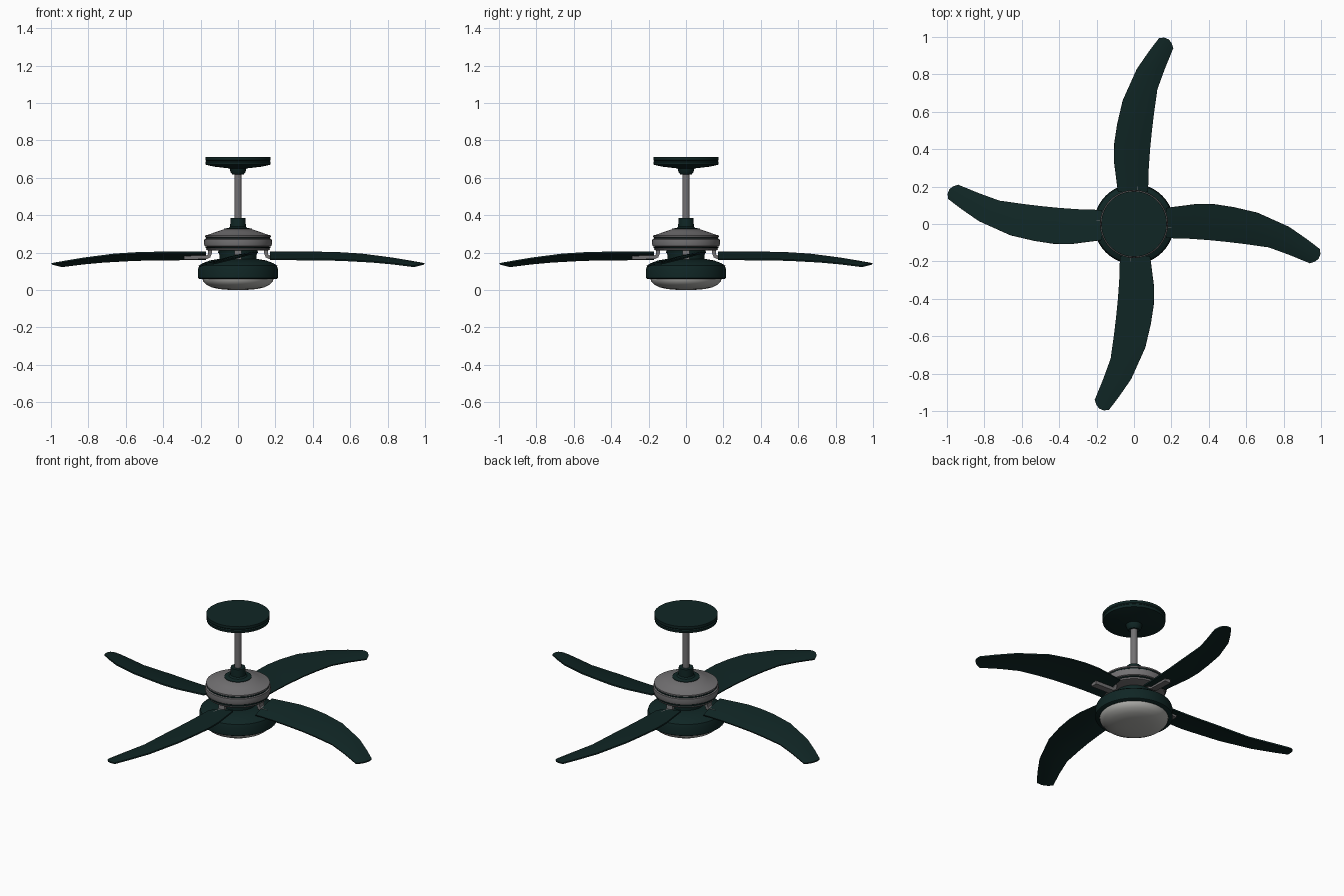
import bpy, bmesh
from math import pi, radians
from mathutils import Matrix, Vector

cube = bpy.data.objects.get("Cube")
if cube:
    bpy.data.objects.remove(cube, do_unlink=True)


def material(name, colour):
    mat = bpy.data.materials.new(name)
    mat.use_nodes = True
    mat.diffuse_color = (*colour, 1)
    mat.node_tree.nodes["Principled BSDF"].inputs["Base Color"].default_value = (*colour, 1)
    return mat


GREEN = material("dark green", (.005, .019, .018))
METAL = material("grey metal", (.17, .165, .17))
GLASS = material("frosted glass", (.42, .42, .4))


def finish(name, bm, mat, angle=35):
    """Turn a bmesh into a smooth-shaded object with sharp creases."""
    bmesh.ops.recalc_face_normals(bm, faces=bm.faces)
    mesh = bpy.data.meshes.new(name)
    bm.to_mesh(mesh)
    bm.free()
    mesh.materials.append(mat)
    obj = bpy.data.objects.new(name, mesh)
    bpy.context.collection.objects.link(obj)
    bpy.ops.object.select_all(action="DESELECT")
    obj.select_set(True)
    bpy.context.view_layer.objects.active = obj
    bpy.ops.object.shade_smooth_by_angle(angle=radians(angle))
    return obj


def lathe(name, profile, mat, steps=48):
    """Spin a (radius, height) profile around the vertical axis."""
    bm = bmesh.new()
    verts = [bm.verts.new((r, 0, z)) for r, z in profile]
    edges = [bm.edges.new(pair) for pair in zip(verts, verts[1:])]
    bmesh.ops.spin(bm, geom=verts + edges, cent=(0, 0, 0), axis=(0, 0, 1),
                   angle=2 * pi, steps=steps)
    bmesh.ops.remove_doubles(bm, verts=bm.verts, dist=.0003)
    return finish(name, bm, mat)


# Ceiling mount and hanging rod
lathe("ceiling_canopy", [(0, .71), (.175, .71), (.175, .695), (.17, .69), (.175, .685),
                         (.172, .67), (.13, .66), (.045, .65), (.04, .63),
                         (.03, .618), (0, .618)], GREEN)
lathe("hanging_rod", [(0, .64), (.02, .64), (.02, .36), (0, .36)], METAL, 24)
lathe("rod_coupling", [(0, .385), (.04, .385), (.042, .34), (.05, .332),
                       (.075, .328), (.075, .31), (0, .31)], GREEN)

# Motor drum with recessed dark bands
lathe("motor_housing", [(0, .325), (.075, .325), (.12, .31), (.155, .297), (.176, .292),
                        (.176, .284), (.168, .281), (.168, .275), (.18, .271),
                        (.182, .25), (.178, .235), (.165, .23), (.165, .224),
                        (.172, .222), (.168, .214), (.15, .21), (0, .21)], METAL)
for name, z in (("upper_band", .278), ("lower_band", .227)):
    lathe(name, [(.16, z - .003), (.174, z - .003), (.174, z + .003), (.16, z + .003)], GREEN)

# Neck, lamp bowl and glass
lathe("lower_neck", [(0, .212), (.105, .212), (.1, .19), (.1, .15), (0, .15)], GREEN)
lathe("lamp_bowl", [(0, .165), (.11, .165), (.15, .158), (.19, .143), (.208, .13),
                    (.214, .11), (.214, .064), (.208, .06), (0, .06)], GREEN)
lathe("glass_diffuser", [(.19, .062), (.187, .048), (.17, .029), (.14, .014),
                         (.1, .005), (.05, .001), (0, 0)], GLASS)

# Swept, pitched blade: each edge is a short path, and the chords are lofted between
LEADING = [(.17, .085, .205), (.34, .107, .206), (.43, .105, .205), (.53, .09, .203),
           (.66, .06, .195), (.83, -.016, .173), (.93, -.085, .156), (.995, -.135, .144)]
TRAILING = [(.17, -.075, .167), (.3, -.079, .167), (.4, -.086, .166), (.5, -.096, .165),
            (.6, -.108, .161), (.72, -.125, .154), (.83, -.165, .144), (.94, -.21, .13)]
CHORDS = 4


def blade(name, turn):
    bm = bmesh.new()
    rows = []
    for lead, trail in zip(LEADING, TRAILING):
        row = []
        for i in range(CHORDS + 1):
            t = i / CHORDS
            point = Vector(lead).lerp(Vector(trail), t)
            bulge = t * (1 - t)
            point.z += .02 * bulge
            if lead is LEADING[-1]:
                point += Vector((.08, -.05, 0)) * bulge
            row.append(bm.verts.new(turn @ point))
        rows.append(row)
    for a, b in zip(rows, rows[1:]):
        for i in range(CHORDS):
            bm.faces.new((a[i], a[i + 1], b[i + 1], b[i]))
    bmesh.ops.recalc_face_normals(bm, faces=bm.faces)
    bmesh.ops.solidify(bm, geom=bm.faces[:], thickness=.008)
    finish(name, bm, GREEN)


def bracket(name, turn):
    """Hooked arm: a rectangular section swept down and then outwards."""
    path = [(.15, .225, 0), (.15, .195, 0), (.155, .182, 45), (.168, .176, 80), (.29, .172, 90)]
    bm = bmesh.new()
    rings = []
    for x, z, tilt in path:
        frame = Matrix.Translation((x, 0, z)) @ Matrix.Rotation(radians(-tilt), 4, "Y")
        rings.append([bm.verts.new(turn @ frame @ Vector((sx * .01, sy * .02, 0)))
                      for sx, sy in ((1, 1), (-1, 1), (-1, -1), (1, -1))])
    for a, b in zip(rings, rings[1:]):
        for i in range(4):
            j = (i + 1) % 4
            bm.faces.new((a[i], a[j], b[j], b[i]))
    bm.faces.new(rings[0])
    bm.faces.new(rings[-1])
    finish(name, bm, METAL)


for index, side in enumerate(("left", "back", "right", "front")):
    turn = Matrix.Rotation(index * pi / 2, 4, "Z")
    blade(side + "_blade", turn)
    bracket(side + "_blade_bracket", turn)
